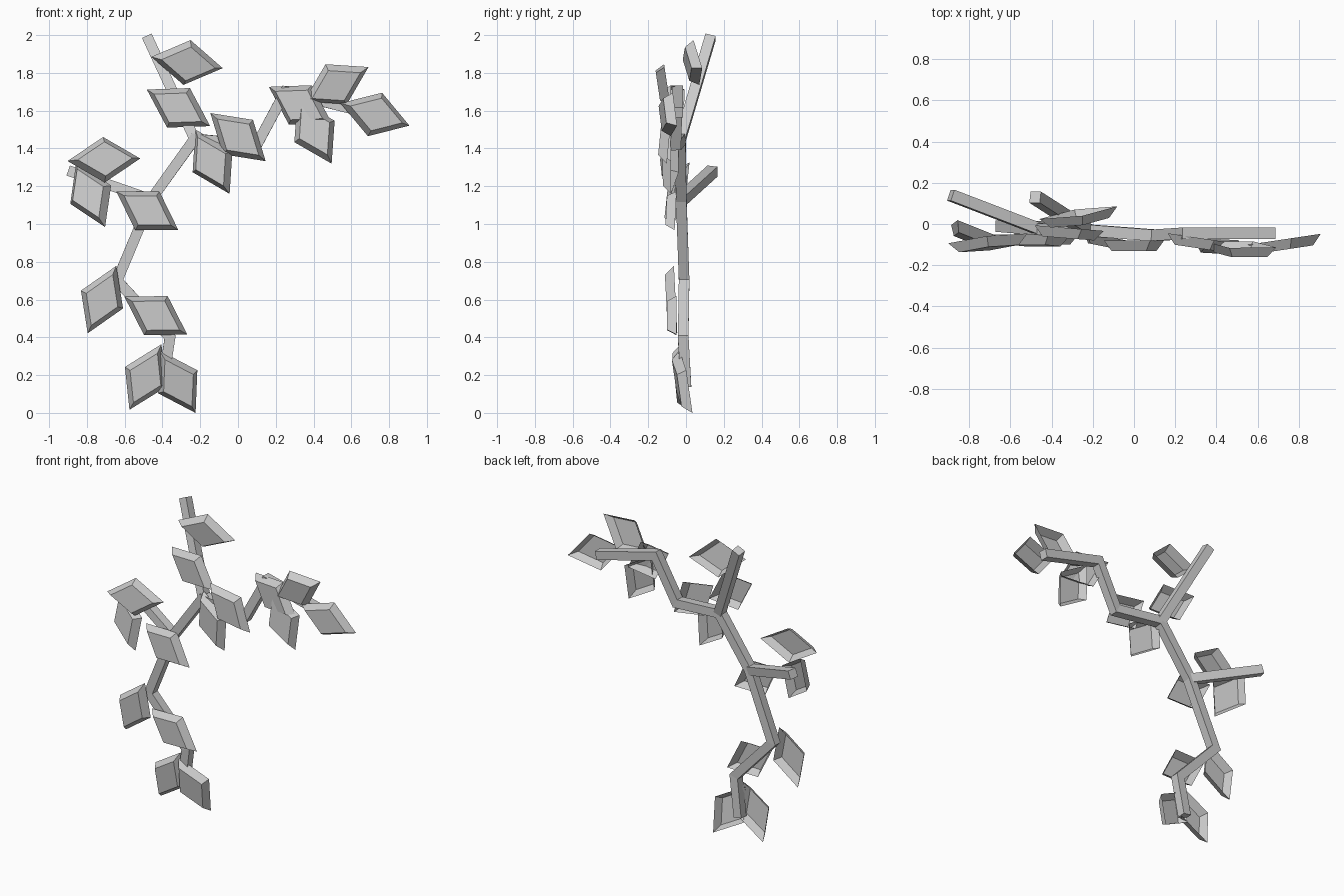
import bpy, bmesh
from math import radians, cos, sin
from mathutils import Vector

cube = bpy.data.objects.get("Cube")
if cube:
    bpy.data.objects.remove(cube, do_unlink=True)

# Single stone-grey colour
grey = bpy.data.materials.new("stone_grey")
grey.use_nodes = True
colour = (0.6, 0.6, 0.6, 1)
grey.diffuse_color = colour
grey.node_tree.nodes["Principled BSDF"].inputs["Base Color"].default_value = colour


def finish(bm, name):
    mesh = bpy.data.meshes.new(name)
    bm.to_mesh(mesh)
    bm.free()
    mesh.materials.append(grey)
    obj = bpy.data.objects.new(name, mesh)
    bpy.context.collection.objects.link(obj)
    return obj


def make_branch(name, path, radius=0.028):
    """Square tube swept along a path with mitred joints."""
    bm = bmesh.new()
    points = [Vector(p) for p in path]
    last = len(points) - 1
    rings = []
    for i, point in enumerate(points):
        before = (point - points[max(i - 1, 0)]).normalized()
        after = (points[min(i + 1, last)] - point).normalized()
        tangent = (before + after).normalized()
        depth = Vector((0, 1, 0))
        depth = (depth - tangent * depth.dot(tangent)).normalized()
        mitre = 1 / max(tangent.dot(after if i < last else before), 0.5)
        side = tangent.cross(depth) * mitre
        rings.append([bm.verts.new(point + radius * (side * a + depth * b))
                      for a, b in ((1, 1), (-1, 1), (-1, -1), (1, -1))])
    for lower, upper in zip(rings, rings[1:]):
        for k in range(4):
            n = (k + 1) % 4
            bm.faces.new((lower[k], lower[n], upper[n], upper[k]))
    bm.faces.new(rings[0][::-1])
    bm.faces.new(rings[-1])
    bmesh.ops.recalc_face_normals(bm, faces=bm.faces)
    return finish(bm, name)


def make_leaf(name, centre, angle, lean_x, lean_z,
              length=0.194, width=0.121, depth=0.05, inset=0.75):
    """Hollow diamond tray: wide rim behind, smaller flat face in front."""
    bm = bmesh.new()
    a = radians(angle)
    along = Vector((cos(a), 0, sin(a)))
    across = Vector((-sin(a), 0, cos(a)))
    for axis in (along, across):
        axis.y = lean_x * axis.x + lean_z * axis.z
        axis.normalize()
    front = Vector((lean_x, -1, lean_z)).normalized() * depth
    corners = [along * length, across * width, -along * length, -across * width]
    rim = [bm.verts.new(Vector(centre) + c) for c in corners]
    face = [bm.verts.new(Vector(centre) + c * inset + front) for c in corners]
    bm.faces.new(face)
    for k in range(4):
        n = (k + 1) % 4
        bm.faces.new((rim[k], rim[n], face[n], face[k]))
    return finish(bm, name)


# Main stem and its two side shoots
fork_low = (-0.46, -0.025, 1.13)
fork_high = (-0.23, -0.03, 1.45)
make_branch("main_stem", [
    (-0.40, 0, 0.14), (-0.36, -0.015, 0.4), (-0.64, -0.01, 0.7),
    fork_low, fork_high,
    (0.1, -0.055, 1.42), (0.25, -0.045, 1.7), (0.68, -0.045, 1.59)])
make_branch("low_shoot", [fork_low, (-0.89, 0.14, 1.28)])
make_branch("high_shoot", [fork_high, (-0.48, 0.13, 1.99)])

# Leaves: centre, turn in degrees, lean along x and z
leaves = [
    ((-0.49, -0.01, 0.19), 64, 0, -0.1),
    ((-0.32, 0, 0.165), -60, 0.1, -0.15),
    ((-0.435, -0.05, 0.515), -31, 0, 0),
    ((-0.72, -0.055, 0.6), 67, 0, -0.05),
    ((-0.48, -0.055, 1.07), -32, 0, 0.05),
    ((-0.78, -0.03, 1.155), -66, -0.3, 0.15),
    ((-0.71, -0.07, 1.34), 2, 0.12, 0.1),
    ((-0.135, -0.06, 1.33), -62, -0.2, 0),
    ((0, -0.08, 1.46), -41, 0, 0),
    ((-0.315, -0.02, 1.615), -30, -0.08, 0),
    ((-0.27, 0.055, 1.855), -9, 0.14, -0.15),
    ((0.33, -0.07, 1.63), -30, -0.15, 0),
    ((0.52, -0.1, 1.74), 28, 0, -0.15),
    ((0.405, -0.085, 1.49), -62, 0, 0.1),
    ((0.725, -0.075, 1.58), -18, 0.15, 0),
]
for number, leaf in enumerate(leaves, 1):
    make_leaf(f"leaf_{number}", *leaf)
